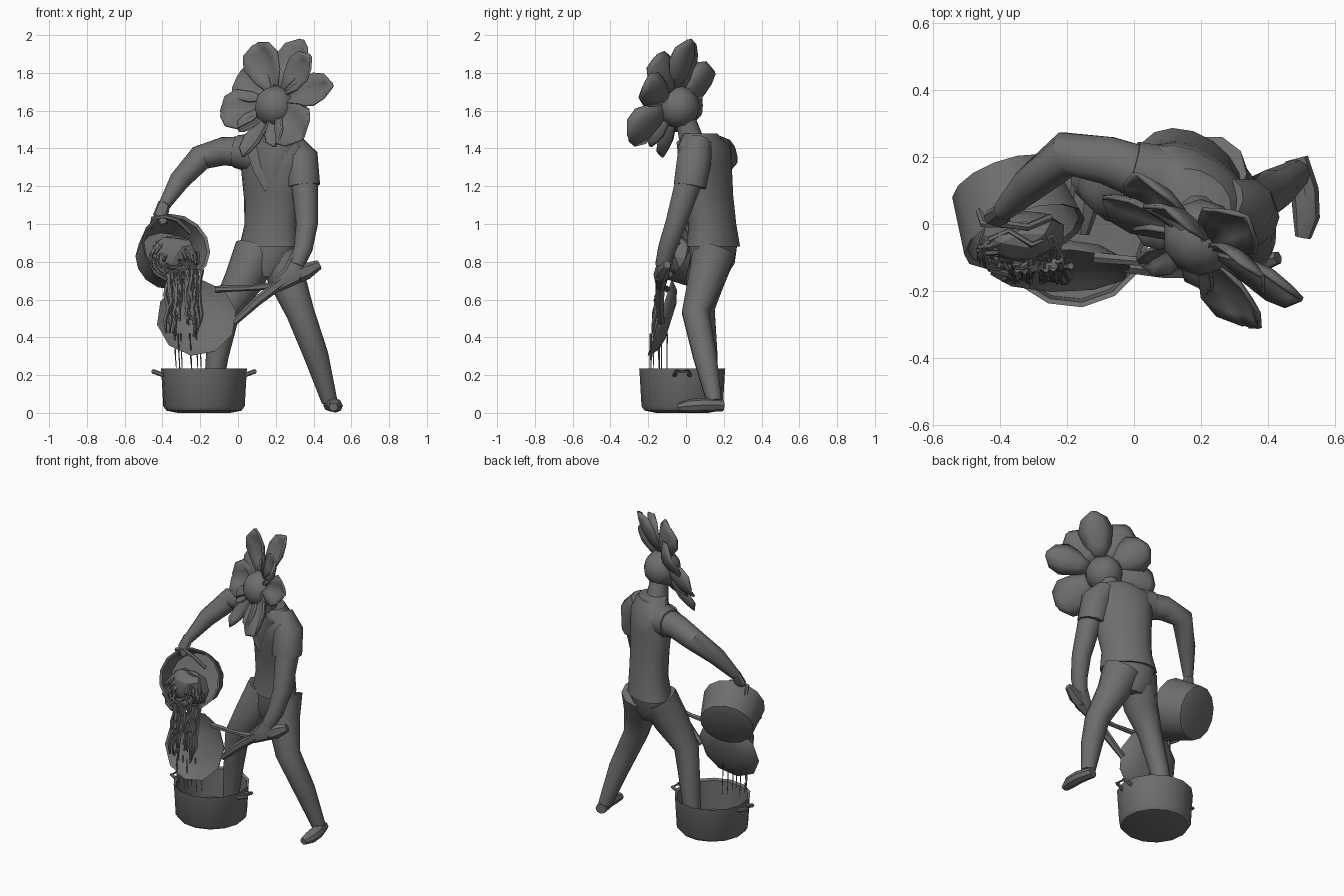
import bpy, bmesh, math, random
from mathutils import Vector, Matrix

random.seed(4)
old = bpy.data.objects.get("Cube")
if old:
    bpy.data.objects.remove(old)

grey = bpy.data.materials.new("warm grey")
grey.use_nodes = True
tone = (0.16, 0.155, 0.15, 1)
grey.diffuse_color = tone
grey.node_tree.nodes["Principled BSDF"].inputs["Base Color"].default_value = tone


def finish(name, bm, angle=40, thickness=0):
    """Turn a bmesh into a shaded object."""
    bmesh.ops.recalc_face_normals(bm, faces=bm.faces[:])
    mesh = bpy.data.meshes.new(name)
    bm.to_mesh(mesh)
    bm.free()
    mesh.materials.append(grey)
    obj = bpy.data.objects.new(name, mesh)
    bpy.context.collection.objects.link(obj)
    if thickness:
        mod = obj.modifiers.new("thickness", 'SOLIDIFY')
        mod.thickness = thickness
    bpy.ops.object.select_all(action='DESELECT')
    obj.select_set(True)
    bpy.context.view_layer.objects.active = obj
    bpy.ops.object.shade_smooth_by_angle(angle=math.radians(angle))


def loft(bm, rings, sides):
    """Skin a list of (centre, x axis, y axis) rings and cap the ends."""
    loops = []
    for c, ax, ay in rings:
        turn = [2 * math.pi * i / sides for i in range(sides)]
        loops.append([bm.verts.new(c + ax * math.cos(a) + ay * math.sin(a)) for a in turn])
    for a, b in zip(loops, loops[1:]):
        for i in range(sides):
            j = (i + 1) % sides
            bm.faces.new((a[i], a[j], b[j], b[i]))
    bm.faces.new(loops[0])
    bm.faces.new(loops[-1])


def limb(bm, points, radii, sides=10, flat=1.0):
    """Tapered tube through the points."""
    pts = [Vector(p) for p in points]
    rings = []
    for i, p in enumerate(pts):
        d = (pts[min(i + 1, len(pts) - 1)] - pts[max(i - 1, 0)]).normalized()
        ref = Vector((0, 1, 0)) if abs(d.y) < 0.8 else Vector((0, 0, 1))
        ax = d.cross(ref).normalized()
        ay = d.cross(ax)
        rings.append((p, ax * radii[i], ay * radii[i] * flat))
    loft(bm, rings, sides)


def part(name, points, radii, sides=10, flat=1.0):
    bm = bmesh.new()
    limb(bm, points, radii, sides, flat)
    finish(name, bm)


def vessel(name, base, axis, profile, sides=14):
    """Lathe (distance, radius) steps about an axis."""
    base, axis = Vector(base), Vector(axis).normalized()
    ax = axis.orthogonal().normalized()
    ay = axis.cross(ax)
    bm = bmesh.new()
    loft(bm, [(base + axis * d, ax * r, ay * r) for d, r in profile], sides)
    finish(name, bm, 35)


def body(name, rows, yaw, sides=16):
    """Upright form from (z, x, y, half width, half depth) rows."""
    rot = Matrix.Rotation(yaw, 3, 'Z')
    bm = bmesh.new()
    loft(bm, [(Vector((x, y, z)), rot @ Vector((w, 0, 0)), rot @ Vector((0, d, 0)))
              for z, x, y, w, d in rows], sides)
    finish(name, bm)


# Torso, shirt hem and hips, turned toward the pouring side
body("shirt", [(0.88, .165, .145, .172, .125), (1.0, .175, .14, .152, .112),
               (1.15, .18, .12, .165, .11), (1.3, .185, .1, .19, .115),
               (1.41, .185, .095, .19, .11), (1.48, .19, .075, .11, .08)], -0.6)
body("hips", [(.72, .14, .13, .08, .08), (.79, .15, .14, .145, .11),
              (.9, .165, .145, .162, .117)], -0.5)
part("neck", [(.19, .03, 1.44), (.2, -.01, 1.58)], [.068, .052])

# Shirt front: two crossed lapels
for name, x, y in (("right_lapel", .07, .04), ("left_lapel", .26, -.04)):
    part(name, [(x, y, 1.43), (x / 2 + .08, y / 2 - .005, 1.3), (.16, .005, 1.18)],
         [.035, .04, .02], 6, 0.3)

# Legs and feet
part("right_leg", [(.10, .15, .86), (.03, .1, .70), (-.06, .08, .55), (-.11, .11, .3), (-.14, .12, .05)],
     [.12, .105, .075, .06, .045])
part("right_foot", [(-.14, .15, .05), (-.15, .05, .05), (-.16, -.03, .045)], [.045, .045, .025], 8)
part("left_leg", [(.22, .15, .86), (.255, .11, .72), (.33, .05, .53), (.415, .1, .3), (.485, .15, .06)],
     [.12, .10, .075, .065, .042])
part("left_foot", [(.485, .195, .04), (.51, .1, .042), (.515, .02, .037), (.505, -.04, .03)],
     [.035, .042, .04, .024], 8, .9)

# Arms with wider short sleeves
part("right_arm", [(.06, .14, 1.38), (-.08, .19, 1.385), (-.2, .21, 1.35), (-.31, .12, 1.23),
                   (-.39, .04, 1.1)], [.085, .075, .068, .055, .032])
part("right_sleeve", [(.1, .13, 1.37), (-.01, .165, 1.385)], [.105, .088])
part("right_hand", [(-.39, .04, 1.11), (-.41, .02, 1.05), (-.39, .0, 1.0)], [.033, .04, .02], 8, .7)
part("left_arm", [(.33, .05, 1.34), (.355, .0, 1.18), (.365, -.055, 1.0), (.345, -.1, .87),
                  (.31, -.125, .78)], [.085, .07, .058, .05, .04])
part("left_sleeve", [(.27, .07, 1.43), (.33, .045, 1.35), (.345, .02, 1.2)], [.07, .095, .09])
part("left_hand", [(.325, -.11, .83), (.29, -.13, .73), (.2, -.135, .67)], [.045, .06, .035], 8, .7)
part("left_thumb", [(.27, -.13, .71), (.36, -.12, .75), (.43, -.1, .785)], [.04, .045, .025], 6, .8)

# Flower head: a round core in a ring of cupped petals
core = bmesh.new()
bmesh.ops.create_icosphere(core, subdivisions=2, radius=.115)
bmesh.ops.translate(core, verts=core.verts[:], vec=(.2, -.04, 1.62))
finish("flower_core", core)
mid = Vector((.205, -.055, 1.65))
right = Vector((.8, -.6, 0))
up = Vector((.12, .32, .94)).normalized()
face = up.cross(right).normalized()
if face.y > 0:
    face = -face


def petal(name, degrees, length, width, lean):
    a = math.radians(degrees)
    out = right * math.cos(a) + up * math.sin(a)
    side = face.cross(out)
    bm = bmesh.new()
    rows = []
    for t, w in ((0, .3), (.3, .75), (.62, 1), (.86, .75), (1, .15)):
        row = []
        for s in (-1, -.5, 0, .5, 1):
            p = mid + out * (.06 + (length - .06) * t) + side * (s * w * width)
            p += face * (lean * t + .05 * s * s * w - .03 * math.sin(math.pi * t))
            row.append(bm.verts.new(p))
        rows.append(row)
    for r, q in zip(rows, rows[1:]):
        for i in range(4):
            bm.faces.new((r[i], r[i + 1], q[i + 1], q[i]))
    finish(name, bm, 30, .012)


for i, (deg, size, wide, lean) in enumerate((
        (75, .37, .11, -.03), (113, .32, .11, .08), (46, .33, .105, .05), (15, .36, .1, -.02),
        (-44, .33, .125, .04), (150, .31, .115, .0), (195, .34, .12, .04),
        (-80, .27, .06, .02), (-112, .36, .06, .05), (-138, .27, .06, .03))):
    petal(f"petal_{i + 1}", deg, size, wide, lean)

# Big tub on the ground with two side handles
vessel("tub", (-.18, -.02, .0), (0, 0, 1),
       [(0, .14), (.012, .2), (.035, .217), (.225, .228), (.235, .23), (.225, .215), (.04, .205), (.03, .12)])
for name, s in (("tub_handle_right", -1), ("tub_handle_left", 1)):
    part(name, [(-.18 + s * .215, -.06, .2), (-.18 + s * .27, -.05, .22),
                (-.18 + s * .27, .01, .22), (-.18 + s * .215, .02, .2)], [.012] * 4, 6)

# Tipped pot held by its handle
vessel("tipped_pot", (-.39, .135, .8), (.28, -.77, .36),
       [(0, .13), (.012, .165), (.19, .188), (.2, .19), (.19, .175), (.03, .155), (.022, .08)])
part("pot_handle", [(-.46, .04, .98), (-.45, .0, 1.03), (-.39, .0, 1.04), (-.32, -.01, 1.02),
                    (-.25, .02, .95)], [.012] * 5, 6)

# Strainer with twin struts to the hand
vessel("strainer", (-.22, -.08, .485), (0, -.95, .3),
       [(0, .1), (.02, .17), (.055, .21), (.063, .212), (.055, .198), (.03, .16), (.014, .09)], 10)
part("strainer_strut_upper", [(-.12, -.1, .655), (.06, -.115, .66), (.24, -.135, .68)], [.018, .014, .025], 6)
part("strainer_strut_lower", [(-.02, -.13, .48), (.1, -.14, .59), (.24, -.135, .7)], [.018, .025, .03], 6)

# Noodles: a tangled mass, falling strands and thin drips
mass = bmesh.new()
bmesh.ops.create_icosphere(mass, subdivisions=2, radius=1)
for v in mass.verts:
    k = random.uniform(.85, 1.1)
    v.co = Vector((-.34, -.03, .82)) + Vector((v.co.x * .13, v.co.y * .08, v.co.z * .12)) * k
finish("noodle_mass", mass, 20)

tangle = bmesh.new()
for n in range(30):
    a, r = random.uniform(0, 6.28), random.uniform(.03, .14)
    pts = []
    for k in range(6):
        rise = .9 * r * math.sin(a + k * .5)
        pts.append((-.34 + r * math.cos(a + k * .5),
                    -.09 + .4 * rise + random.uniform(-.025, .025), .81 + rise))
    limb(tangle, pts, [.009] * 6, 5)
finish("noodle_tangle", tangle)

fall = bmesh.new()
for n in range(26):
    x = random.choice((random.uniform(-.37, -.28), random.uniform(-.25, -.18)))
    end = random.uniform(.4, .52)
    pts = [(x - .02 + random.uniform(-.012, .012), -.12 - .045 * k / 5 + random.uniform(-.015, .015),
            .76 + (end - .76) * k / 5) for k in range(6)]
    limb(fall, pts, [.011] * 5 + [.004], 5)
finish("falling_noodles", fall)

drips = bmesh.new()
for n in range(8):
    x, y = random.uniform(-.34, -.2), random.uniform(-.2, -.1)
    limb(drips, [(x, y, .42), (x + .005, y, .3), (x + .01, y, random.uniform(.15, .24))],
         [.004, .003, .002], 4)
finish("drips", drips)
